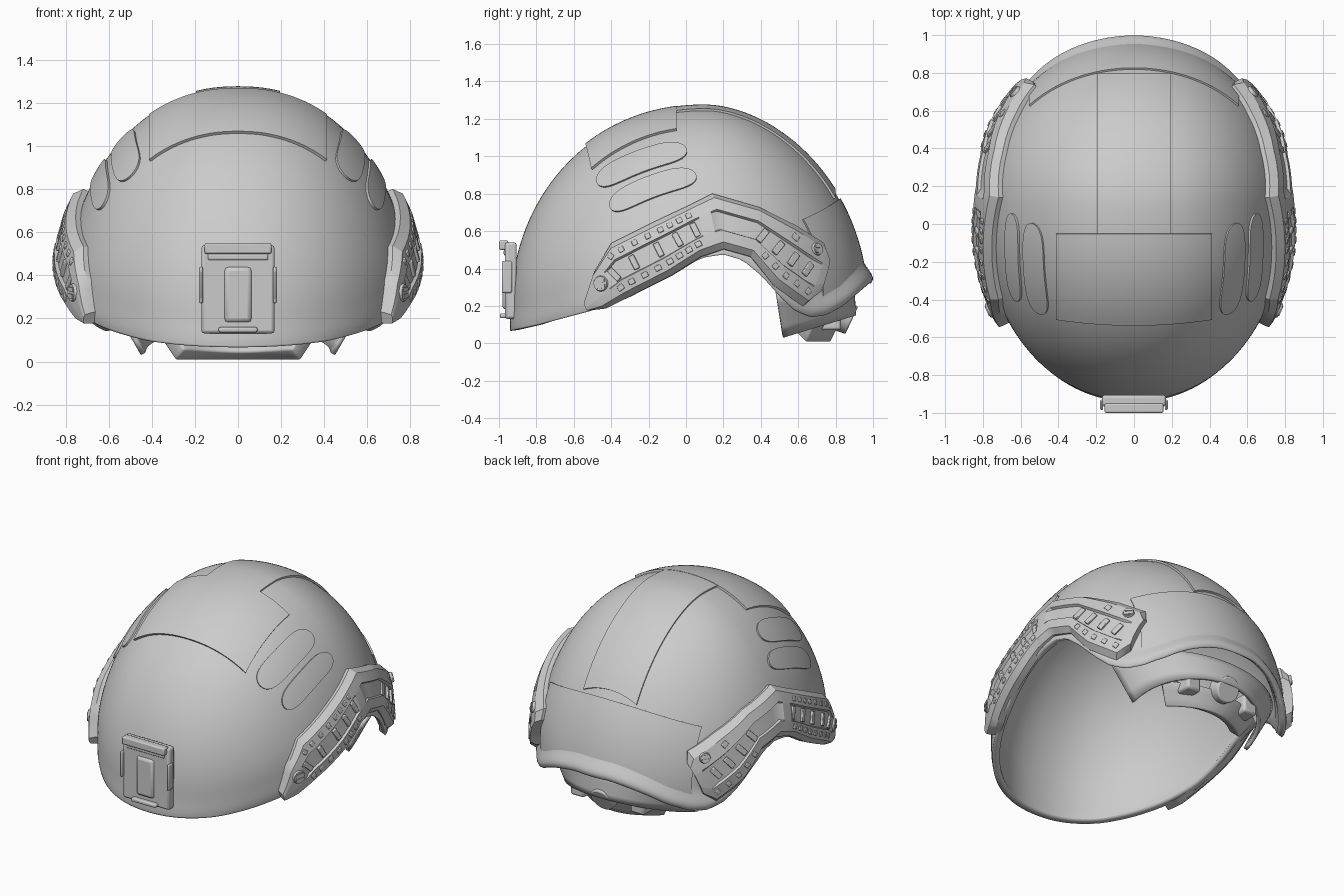
import bpy, bmesh, math
from mathutils import Vector, Matrix

if "Cube" in bpy.data.objects:
    bpy.data.objects.remove(bpy.data.objects["Cube"])

YC, ZB, H = 0.1, 0.2, 1.065         # dome centre, base height, dome height


# ---- dome shape: every height is a superellipse slice ----
def cosa(z):
    u = min(max((z - ZB) / H, 0), 1)
    return math.sqrt(max(1 - u * u, 0))

def half_w(z):
    tuck = 1 - .035 * min(max((.5 - z) / .3, 0), 1.3) ** 2
    return max(0.82 * tuck * cosa(z) ** 0.9, 1e-4)

def depth(z, back):
    return max(0.865 * cosa(z) ** 1.1 if back else 1.035 * cosa(z) ** 0.95, 1e-4)

def power(back):
    return 2.0 if back else 2.13

def surf_x(y, z):
    b = y > YC
    n = power(b)
    return half_w(z) * max(1 - (abs(y - YC) / depth(z, b)) ** n, 0) ** (1 / n)

def surf_y(x, z):
    return YC + depth(z, True) * math.sqrt(max(1 - (x / half_w(z)) ** 2, 0))

def surf_z(x, y):
    b = y > YC
    n, lo, hi = power(b), ZB, ZB + H
    for _ in range(32):
        m = (lo + hi) / 2
        if (abs(x) / half_w(m)) ** n + (abs(y - YC) / depth(m, b)) ** n < 1:
            lo = m
        else:
            hi = m
    return lo

def frame(axis, u, v):
    """Point and outward normal of the dome, projected along an axis."""
    f, e = {'X': surf_x, 'Y': surf_y, 'Z': surf_z}[axis], 0.01
    d = f(u, v)
    du, dv = (f(u + e, v) - f(u - e, v)) / (2 * e), (f(u, v + e) - f(u, v - e)) / (2 * e)
    p, n = {'X': ((d, u, v), (1, -du, -dv)), 'Y': ((u, d, v), (-du, 1, -dv)),
            'Z': ((u, v, d), (-du, -dv, 1))}[axis]
    return Vector(p), Vector(n).normalized()

def lift(axis, u, v, off):
    p, n = frame(axis, u, v)
    return p + n * off


# ---- mesh helpers ----
def finish(name, bm, mirror=False, solid=0, bevel=0, angle=35):
    me = bpy.data.meshes.new(name)
    bm.to_mesh(me)
    bm.free()
    ob = bpy.data.objects.new(name, me)
    bpy.context.collection.objects.link(ob)
    bpy.ops.object.select_all(action='DESELECT')
    ob.select_set(True)
    bpy.context.view_layer.objects.active = ob
    bpy.ops.object.shade_smooth_by_angle(angle=math.radians(angle))
    if solid:
        m = ob.modifiers.new('thickness', 'SOLIDIFY')
        m.thickness, m.offset = solid, -1
    if bevel:
        m = ob.modifiers.new('bevel', 'BEVEL')
        m.width, m.segments = bevel, 2
    if mirror:
        ob.modifiers.new('mirror', 'MIRROR').use_mirror_merge = False
    return ob

def grid(name, nu, nv, fn, ring=False, recalc=True, **kw):
    bm = bmesh.new()
    vs = [[bm.verts.new(fn(i, j)) for j in range(nv)] for i in range(nu)]
    for i in range(nu if ring else nu - 1):
        for j in range(nv - 1):
            k = (i + 1) % nu
            bm.faces.new((vs[i][j], vs[k][j], vs[k][j + 1], vs[i][j + 1]))
    bmesh.ops.remove_doubles(bm, verts=bm.verts, dist=1e-5)
    if recalc:
        bmesh.ops.recalc_face_normals(bm, faces=bm.faces)
    return finish(name, bm, **kw)

def panel(name, axis, n, m, uv, off, mirror=False):
    """Raised patch on the dome; its doubled border drops into the shell."""
    def fn(i, j):
        edge = i in (0, n + 1) or j in (0, m + 1)
        s, t = min(max(i - 1, 0), n - 1) / (n - 1), min(max(j - 1, 0), m - 1) / (m - 1)
        return lift(axis, *uv(s, t), -0.008 if edge else off)
    return grid(name, n + 2, m + 2, fn, mirror=mirror)

def boxes(name, items, bevel=0.008, mirror=False):
    bm = bmesh.new()
    for lo, hi in items:
        lo, hi = Vector(lo), Vector(hi)
        bmesh.ops.create_cube(bm, size=1, matrix=Matrix.Translation((lo + hi) / 2) @
                              Matrix.Diagonal((*(hi - lo), 1)))
    return finish(name, bm, bevel=bevel, mirror=mirror)

def lerp_table(tab, y):
    for (a, za), (b, zb) in zip(tab, tab[1:]):
        if y <= b:
            return za + (zb - za) * max(y - a, 0) / (b - a)
    return tab[-1][1]


# ---- shell with side cut-outs and a rolled, flared rear rim ----
RIM = [(-.94, .065), (-.8, .095), (-.5, .175), (-.3, .245), (-.15, .33), (0, .42), (.1, .46), (.2, .475),
       (.3, .445), (.4, .36), (.5, .245), (.57, .175), (.65, .14), (.73, .15), (.82, .2), (.95, .32)]
COLS, ROWS = 144, 46

def shell_point(i, j):
    t = 2 * math.pi * i / COLS
    c, s = math.cos(t), math.sin(t)
    b = s > 0
    e = 2 / power(b)
    cx, sy = math.copysign(abs(c) ** e, c), math.copysign(abs(s) ** e, s)
    zr = 0.2
    for _ in range(5):
        zr = lerp_table(RIM, YC + depth(zr, b) * sy)
    a0 = math.asin((zr - ZB) / H)
    z = ZB + H * math.sin(a0 + (math.pi / 2 - a0) * (j / (ROWS - 1)) ** 1.4)
    k = min(max(1 - (z - zr) / 0.15, 0), 1)
    curl = min(max(1 - (z - zr) / 0.05, 0), 1) ** 2
    fl = (0.008 + 0.045 * max(s, 0)) * (k * k * (3 - 2 * k) - .45 * curl)
    return Vector(((half_w(z) + fl) * cx, YC + (depth(z, b) + fl) * sy, z))

grid('shell', COLS, ROWS, shell_point, ring=True, recalc=False, solid=0.045, angle=50)

# ---- raised fabric panels on the crown, rear and sides ----
panel('front_top_panel', 'Z', 33, 17,
      lambda s, t: ((s - .5) * .81, -.5 - .03 * (1 - (2 * s - 1) ** 2) + t * (.45 + .03 * (1 - (2 * s - 1) ** 2))), .014)
panel('crown_strip', 'Z', 17, 36, lambda s, t: ((s - .5) * .385, -.05 + .84 * t), .012)

def rear_uv(s, t):
    x = (s - .5) * 1.1
    top, low = .77 - .36 * x * x, .38 - .5 * x * x
    return x, low + (top - low) * t
panel('rear_panel', 'Y', 33, 12, rear_uv, .01)

def oval(cy, cz, length, radius, slope):
    def uv(s, t):
        a = -math.cos(math.pi * s)
        w = radius * max(1 - abs(a) ** 5, 0) ** .5 * (2 * t - 1)
        bow = .025 * (1 - a * a)
        return (cy + length * a * math.cos(slope) - (w + bow) * math.sin(slope),
                cz + length * a * math.sin(slope) + (w + bow) * math.cos(slope))
    return uv
panel('upper_side_pad', 'X', 30, 8, oval(-.235, .945, .255, .058, .36), .01, True)
panel('lower_side_pad', 'X', 30, 8, oval(-.175, .81, .245, .058, .36), .012, True)

# ---- side rails: stations of (top y, z, bottom y, z) swept with a channel section ----
ST = [(-.52, .23, -.5, .18), (-.48, .38, -.42, .19), (-.39, .53, -.3, .25), (-.15, .65, -.08, .36),
      (.02, .73, .08, .46), (.14, .79, .2, .5), (.38, .72, .34, .46), (.58, .62, .46, .31),
      (.72, .53, .61, .2), (.735, .46, .68, .26)]
SEC = [(0, -.02), (0, .025), (.12, .06), (.33, .066), (.35, .05), (.67, .05), (.69, .066),
       (.9, .06), (1, .025), (1, -.02)]
SUB = 4
NR = (len(ST) - 1) * SUB + 1

def rail_uv(q, v):
    k = min(int(q), len(ST) - 2)
    a = [p + (r - p) * (q - k) for p, r in zip(ST[k], ST[k + 1])]
    return a[0] + (a[2] - a[0]) * v, a[1] + (a[3] - a[1]) * v

def rail_point(i, j):
    q = min(max(i - 1, 0), NR - 1) / SUB
    v, off = SEC[j]
    if 0.3 < v < 0.7 and (q < 1.6 or q > 7.9 or 4.2 < q < 4.9):
        off = .066
    return lift('X', *rail_uv(q, v), -.02 if i in (0, NR + 1) else off)
grid('side_rail', NR + 2, len(SEC), rail_point, mirror=True, angle=25)

# ---- rail ribs and pegs, placed in rail coordinates ----
def orient(y, z, off, ang):
    p, n = frame('X', y, z)
    t = Vector((0, math.cos(ang), math.sin(ang)))
    t = (t - n * t.dot(n)).normalized()
    b = n.cross(t)
    return Matrix.Translation(p + n * off) @ Matrix((t, b, n)).transposed().to_4x4()

bm = bmesh.new()
def row(q0, q1, v, count, size, off):
    for k in range(count):
        q = q0 + (q1 - q0) * k / (count - 1)
        (ya, za), (yb, zb) = rail_uv(q - .1, v), rail_uv(q + .1, v)
        m = orient(*rail_uv(q, v), off, math.atan2(zb - za, yb - ya))
        bmesh.ops.create_cube(bm, size=1, matrix=m @ Matrix.Diagonal((*size, .024, 1)))
row(1.9, 3.9, .22, 8, (.03, .03), .056)
row(1.8, 4.0, .51, 5, (.032, .08), .05)
row(1.9, 4.0, .79, 8, (.035, .03), .056)
row(6.2, 7.7, .51, 4, (.035, .08), .05)
row(6.4, 7.9, .79, 5, (.03, .032), .056)
row(7.0, 7.7, .22, 2, (.04, .035), .056)
finish('rail_ribs', bm, mirror=True, bevel=.004)

# ---- rail screws with a slotted head ----
bm = bmesh.new()
for y, z, r in ((-.43, .32, .045), (.66, .49, .036)):
    m = orient(y, z, .066, .1)
    bmesh.ops.create_cone(bm, cap_ends=True, segments=24, radius1=r, radius2=r * .85, depth=.018, matrix=m)
    for side in (-1, 1):
        bmesh.ops.create_cube(bm, size=1, matrix=m @ Matrix.Translation((0, side * r * .35, .009)) @
                              Matrix.Diagonal((r * 1.2, r * .45, .01, 1)))
finish('rail_screws', bm, mirror=True)

# ---- front mounting plate ----
boxes('mount_plate', [((-.17, -.968, .13), (.17, -.905, .54))], .015)
boxes('mount_bars', [((-.155, -1, .5), (.155, -.95, .55)), ((-.09, -.995, .135), (.09, -.94, .16)),
                     ((-.18, -.985, .27), (-.163, -.93, .44)), ((.163, -.985, .27), (.18, -.93, .44)),
                     ((-.14, -.975, .47), (.14, -.94, .5))])
boxes('mount_centre', [((-.065, -.982, .18), (.065, -.94, .44))], .02)

# ---- nape band, pad and dial under the rear rim ----
def band_point(i, j):
    a = -1 + i / 16
    s, k, v = math.sin(a * math.pi / 2), math.cos(a * math.pi / 2), j / 4
    low = Vector((.45 * s, .52 + .39 * k, .03 + .12 * k))
    top = Vector((.59 * s, .48 + .42 * k, .27 + .03 * k))
    return low.lerp(top, v)
grid('nape_band', 33, 5, band_point, solid=.025)

def pad_point(i, j):
    a = -1 + i / 10
    v = j / 3
    return Vector(((.29 + .08 * v) * a, .77 + .06 * v - .13 * a * a, .006 + .12 * v))
grid('nape_pad', 21, 4, pad_point, solid=.08, bevel=.01)
boxes('band_clips', [((.17, .72, .07), (.27, .83, .19))], .015, True)
bm = bmesh.new()
bmesh.ops.create_cone(bm, cap_ends=True, segments=32, radius1=.09, radius2=.08, depth=.08,
                      matrix=Matrix.Translation((0, .85, .14)) @ Matrix.Rotation(math.radians(-115), 4, 'X'))
finish('adjuster_dial', bm, bevel=.008)
